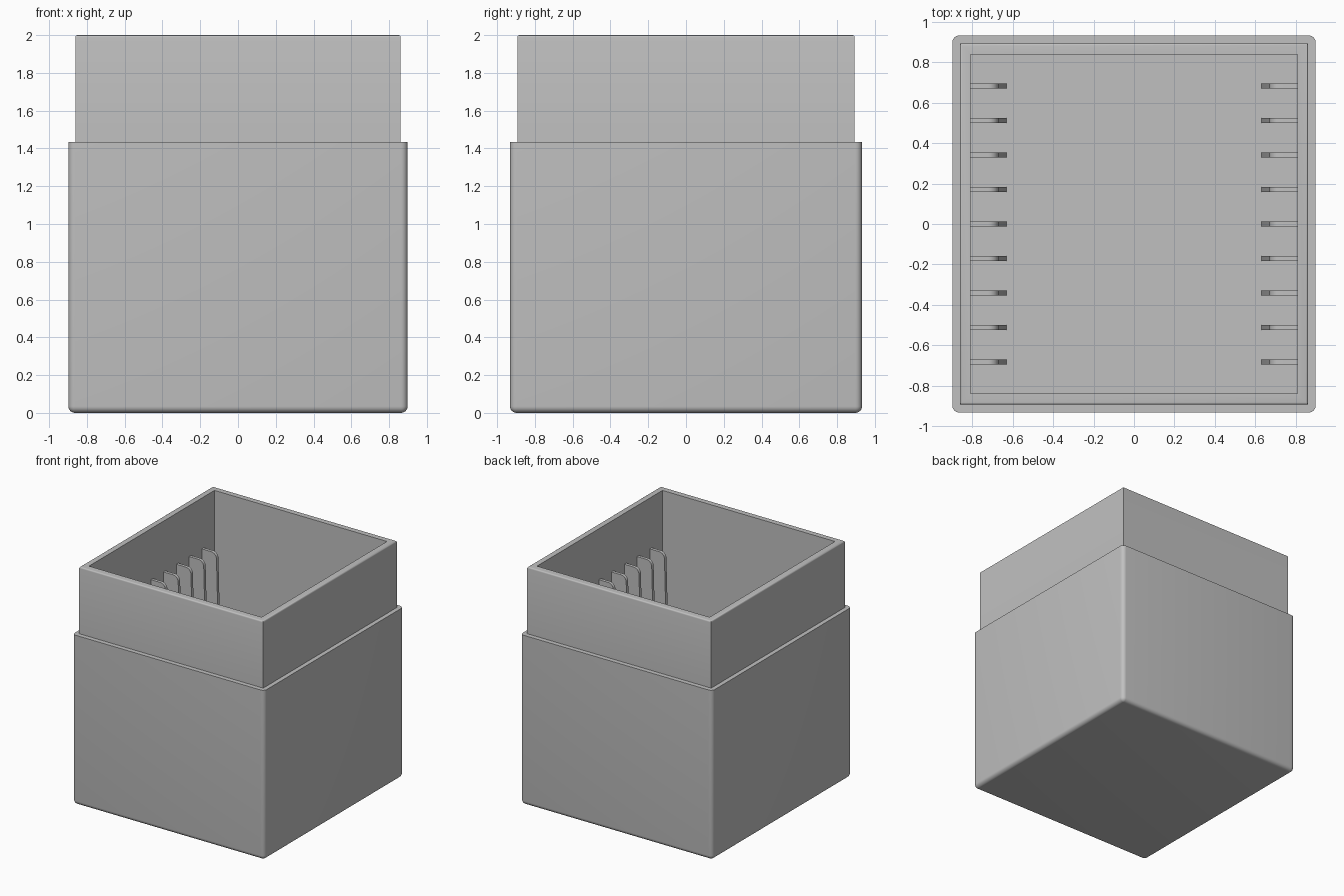
import bpy, bmesh, math

if "Cube" in bpy.data.objects:
    bpy.data.objects.remove(bpy.data.objects["Cube"])

grey = bpy.data.materials.new("plain_grey")
grey.diffuse_color = (0.53, 0.53, 0.53, 1)
grey.use_nodes = True
grey.node_tree.nodes["Principled BSDF"].inputs["Base Color"].default_value = grey.diffuse_color


def finish(bm, name):
    bmesh.ops.remove_doubles(bm, verts=bm.verts, dist=1e-5)
    bmesh.ops.recalc_face_normals(bm, faces=bm.faces)
    mesh = bpy.data.meshes.new(name)
    bm.to_mesh(mesh)
    bm.free()
    mesh.materials.append(grey)
    ob = bpy.data.objects.new(name, mesh)
    bpy.context.collection.objects.link(ob)
    bpy.ops.object.select_all(action='DESELECT')
    ob.select_set(True)
    bpy.context.view_layer.objects.active = ob
    bpy.ops.object.shade_smooth_by_angle(angle=math.radians(30))
    return ob


def ring(bm, hx, hy, r, z, seg=6):
    """Rounded rectangle of vertices at height z."""
    verts = []
    for q, (sx, sy) in enumerate([(1, 1), (-1, 1), (-1, -1), (1, -1)]):
        for i in range(seg + 1):
            a = math.pi / 2 * (q + i / seg)
            verts.append(bm.verts.new((sx * (hx - r) + r * math.cos(a),
                                       sy * (hy - r) + r * math.sin(a), z)))
    return verts


# Box body: one continuous shell, outside from bottom to rim, then inside down to floor
BASE = (0.898, 0.932)
LIP = (0.861, 0.893)
CAVITY = (0.807, 0.838)
ROUND, RIM, SHOULDER, FLOOR = 0.035, 0.012, 1.435, 0.08

levels = []
for i in range(7):                                  # rounded bottom edge
    a = math.pi / 2 * i / 6
    d = ROUND * (1 - math.sin(a))
    levels.append((BASE[0] - d, BASE[1] - d, ROUND - d, ROUND * (1 - math.cos(a))))
levels.append((*BASE, ROUND, SHOULDER))             # base wall and shoulder
levels.append((*LIP, 0, SHOULDER))
for i in range(5):                                  # rounded outer rim
    a = math.pi / 2 * i / 4
    d = RIM * (1 - math.cos(a))
    levels.append((LIP[0] - d, LIP[1] - d, 0, 2 - RIM + RIM * math.sin(a)))
levels.append((*CAVITY, 0, 2))                      # cavity wall
levels.append((*CAVITY, 0, FLOOR))

bm = bmesh.new()
rings = [ring(bm, *lv) for lv in levels]
for a, b in zip(rings, rings[1:]):
    n = len(a)
    for i in range(n):
        j = (i + 1) % n
        bm.faces.new((a[i], a[j], b[j], b[i]))
bm.faces.new(rings[0])
bm.faces.new(rings[-1])
bmesh.ops.dissolve_degenerate(bm, dist=1e-5, edges=bm.edges)
finish(bm, "box_body")

# Slot fins: tapered ribs with a rounded upper corner along both side walls
FIN_TOP, FIN_R, FIN_T, PITCH = 1.57, 0.05, 0.026, 0.1705
profile = [(0.83, FLOOR - 0.02), (0.63, FLOOR - 0.02)]
for i in range(7):
    a = math.pi / 2 * i / 6
    profile.append((0.67 + FIN_R * (1 - math.cos(a)),
                    FIN_TOP - FIN_R * (1 - math.sin(a))))
profile.append((0.83, FIN_TOP))

for side, label in ((-1, "left"), (1, "right")):
    bm = bmesh.new()
    for k in range(-4, 5):
        face = bm.faces.new([bm.verts.new((side * x, k * PITCH - FIN_T / 2, z))
                             for x, z in profile])
        out = bmesh.ops.extrude_face_region(bm, geom=[face])
        moved = [v for v in out["geom"] if isinstance(v, bmesh.types.BMVert)]
        bmesh.ops.translate(bm, verts=moved, vec=(0, FIN_T, 0))
    finish(bm, label + "_slot_fins")
